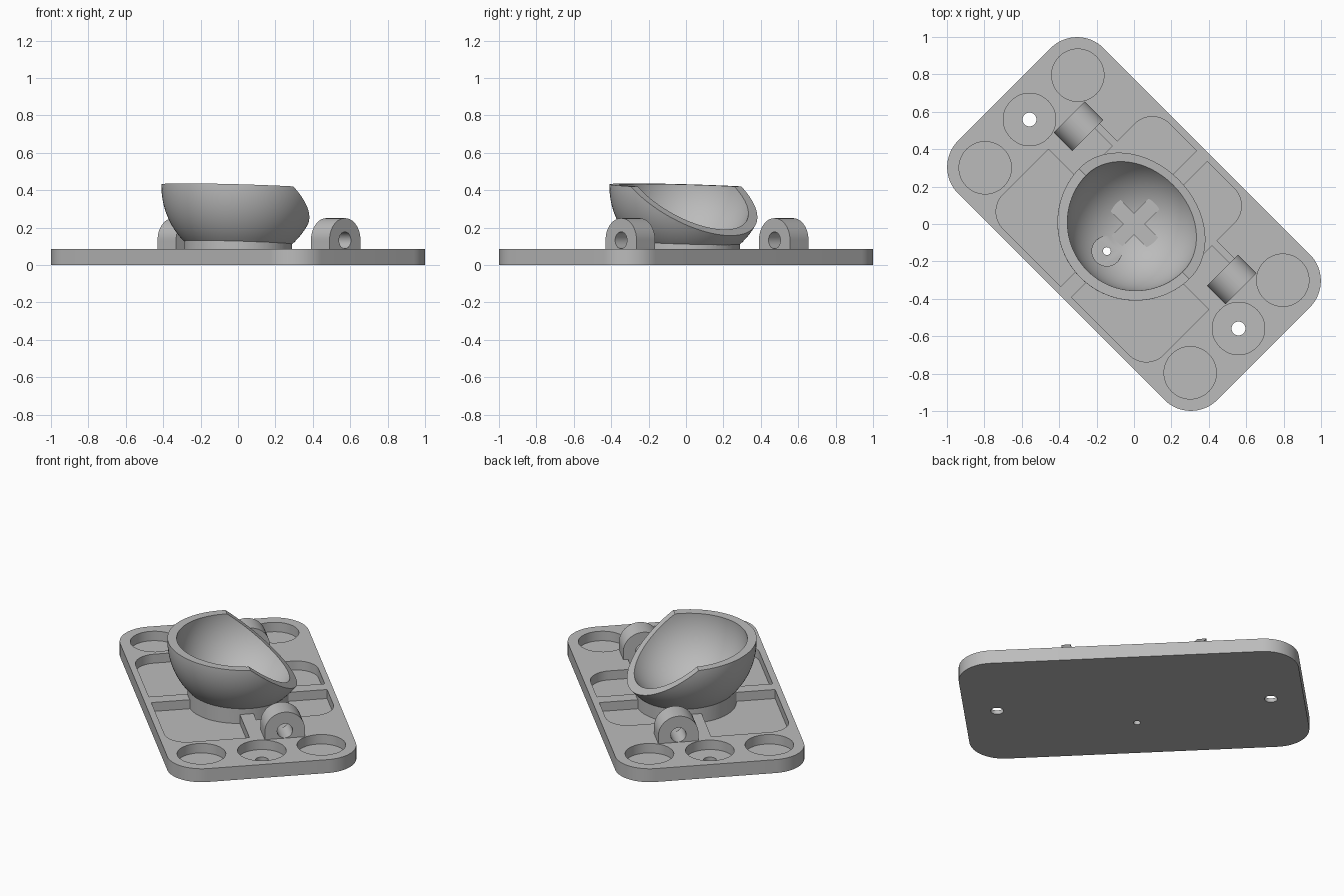
import bpy, bmesh, math
from mathutils import Matrix, Vector

cube = bpy.data.objects.get("Cube")
if cube:
    bpy.data.objects.remove(cube, do_unlink=True)

GREY = (0.5, 0.5, 0.5, 1)
grey = bpy.data.materials.new("plain grey")
grey.diffuse_color = GREY
grey.use_nodes = True
grey.node_tree.nodes["Principled BSDF"].inputs["Base Color"].default_value = GREY

T = Matrix.Translation
SPIN = Matrix.Rotation(math.radians(-45), 4, "Z")   # the plate lies diagonally
TOP, FLOOR = 0.085, 0.028
BALL = Vector((0, 0.012, 0.42))


def add(name, bm, matrix=Matrix()):
    bm.transform(matrix)
    bmesh.ops.recalc_face_normals(bm, faces=bm.faces)
    mesh = bpy.data.meshes.new(name)
    bm.to_mesh(mesh)
    bm.free()
    mesh.materials.append(grey)
    ob = bpy.data.objects.new(name, mesh)
    bpy.context.collection.objects.link(ob)
    return ob


def prism(name, corners, low, high, matrix=Matrix()):
    """Extrude a polygon of (x, y, corner radius) from low to high."""
    pts = []
    for i, (x, y, r) in enumerate(corners):
        p = Vector((x, y))
        if not r:
            pts.append(p)
            continue
        a = (Vector(corners[i - 1][:2]) - p).normalized()
        b = (Vector(corners[(i + 1) % len(corners)][:2]) - p).normalized()
        centre = p + (a + b) * r
        for k in range(17):
            t = k / 16 * math.pi / 2
            pts.append(centre - b * r * math.cos(t) - a * r * math.sin(t))
    bm = bmesh.new()
    face = bm.faces.new([bm.verts.new((p.x, p.y, low)) for p in pts])
    out = bmesh.ops.extrude_face_region(bm, geom=[face])
    bmesh.ops.translate(bm, vec=(0, 0, high - low),
                        verts=[g for g in out["geom"] if isinstance(g, bmesh.types.BMVert)])
    return add(name, bm, matrix)


def cylinder(name, x, y, r, low, high, sides=48):
    bm = bmesh.new()
    bmesh.ops.create_cone(bm, cap_ends=True, segments=sides, radius1=r, radius2=r, depth=high - low)
    return add(name, bm, T((x, y, (low + high) / 2)))


def ball(name, r):
    bm = bmesh.new()
    bmesh.ops.create_uvsphere(bm, u_segments=96, v_segments=48, radius=r)
    return add(name, bm, T(BALL))


def block_above(z, slope):
    """Big box above a plane that falls towards +y."""
    bm = bmesh.new()
    bmesh.ops.create_cube(bm, size=2)
    return add("cutter", bm, T((0, 0, z)) @ Matrix.Rotation(-math.atan(slope), 4, "X") @ T((0, 0, 1)))


def boolean(target, tool, operation="DIFFERENCE"):
    tool.hide_render = True
    mod = target.modifiers.new("cut", "BOOLEAN")
    mod.object, mod.operation, mod.solver = tool, operation, "EXACT"
    bpy.context.view_layer.objects.active = target
    bpy.ops.object.modifier_apply(modifier=mod.name)
    bpy.data.objects.remove(tool, do_unlink=True)


def finish(ob):
    ob.matrix_world = SPIN
    bpy.ops.object.select_all(action="DESELECT")
    ob.select_set(True)
    bpy.context.view_layer.objects.active = ob
    bpy.ops.object.shade_smooth_by_angle(angle=math.radians(30))


# Base plate with rounded corners
L, W, R = 0.98, 0.55, 0.2
plate = prism("base_plate", [(-L, -W, R), (L, -W, R), (L, W, R), (-L, W, R)], 0, TOP)

for s in (-1, 1):
    # Four pockets: long ones on one side, short ones on the other
    for side, far in ((-1, 0.606), (1, 0.375)):
        near, edge = 0.04, 0.513
        boolean(plate, prism("cutter", [(s * near, side * near, 0), (s * far, side * near, 0),
                                        (s * far, side * edge, 0.13), (s * near, side * edge, 0)],
                             FLOOR, 0.2))
    # Narrow channel from the short pocket to the lug
    boolean(plate, prism("cutter", [(s * 0.36, 0.215, 0), (s * 0.512, 0.215, 0),
                                    (s * 0.512, 0.248, 0), (s * 0.36, 0.248, 0)], FLOOR, 0.2))
    # Round recesses and screw holes
    for x, y in ((0.775, -0.35), (0.79, 0), (0.775, 0.35)):
        boolean(plate, cylinder("cutter", s * x, y, 0.14, 0.025, 0.2))
    boolean(plate, cylinder("cutter", s * 0.79, 0, 0.037, -0.1, 0.2, 32))

# Hollow bowl on a round pedestal, cut level at the back and sloping at the front
bowl = ball("bowl", 0.418)
boolean(bowl, cylinder("pedestal", 0, 0, 0.29, 0.015, 0.14, 64), "UNION")
boolean(bowl, ball("cutter", 0.365))
boolean(bowl, block_above(0.42, 0.04))
boolean(bowl, block_above(0.42, 0.78))

# Screw seat and small through hole in the bowl
HOLE = -0.205
boolean(bowl, cylinder("cutter", 0, HOLE, 0.08, 0.1, 0.25, 32))
for part in (bowl, plate):
    boolean(part, cylinder("cutter", 0, HOLE, 0.021, -0.1, 0.3, 16))

# Arched lugs with a cross hole
ALONG_X = Matrix(((0, 0, 1, 0), (1, 0, 0, 0), (0, 1, 0, 0), (0, 0, 0, 1)))
for s, name in ((-1, "back_lug"), (1, "front_lug")):
    low, high = sorted((s * 0.51, s * 0.65))
    lug = prism(name, [(0.042, 0.07, 0), (0.276, 0.07, 0), (0.276, 0.25, 0.1165),
                       (0.042, 0.25, 0.1165)], low, high, ALONG_X)
    hole = cylinder("cutter", 0, 0, 0.045, -0.9, 0.9, 32)
    hole.data.transform(T((0, 0.159, 0.132)) @ ALONG_X)
    boolean(lug, hole)
    finish(lug)

finish(plate)
finish(bowl)
